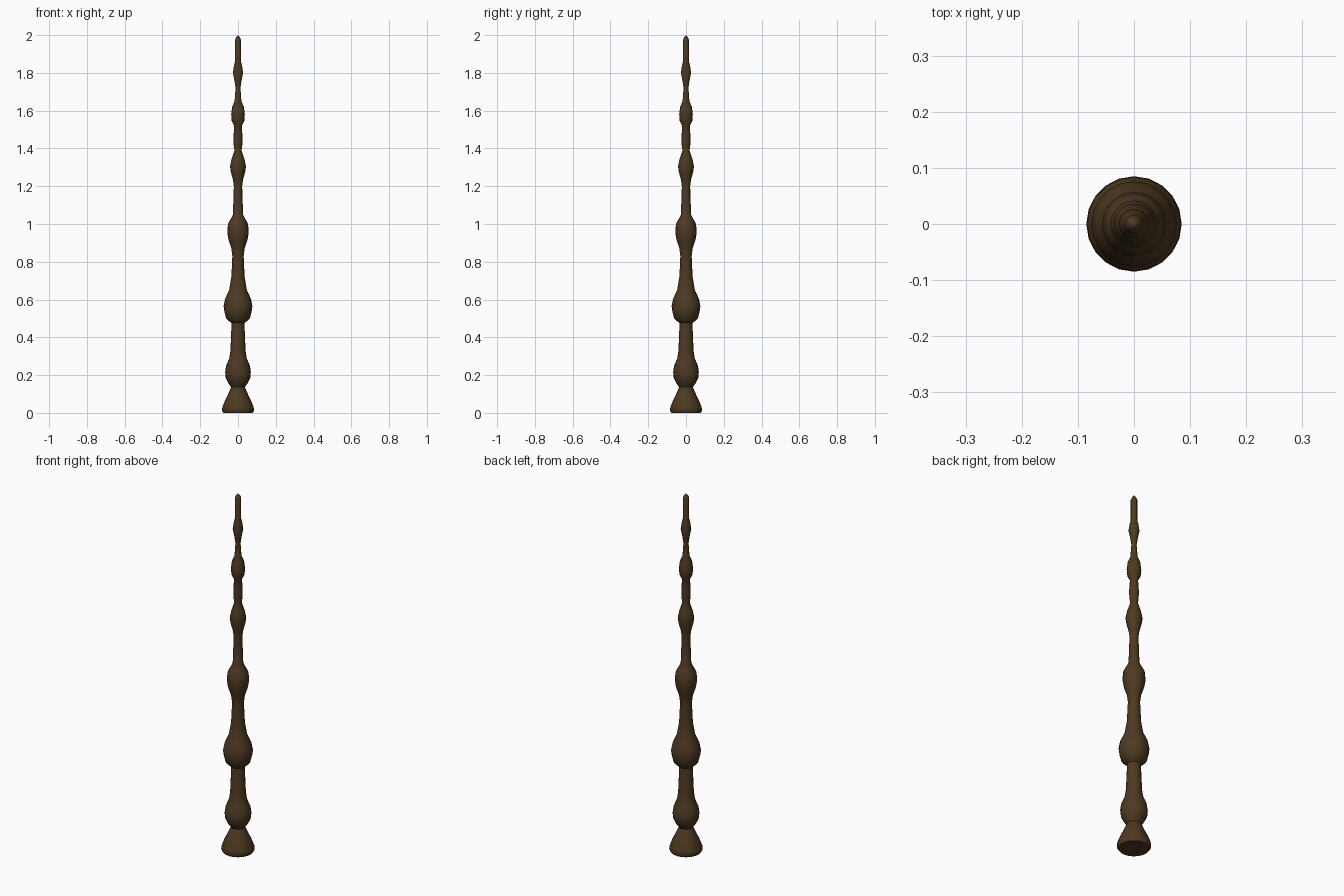
import bpy, bmesh, math

SIDES = 20

# Turned profile from foot to tip: (radius, height)
PROFILE = [
    # flared foot
    (0.077, 0.0), (0.085, 0.012), (0.083, 0.03), (0.069, 0.065), (0.05, 0.105), (0.036, 0.137),
    # first bead and shaft
    (0.05, 0.155), (0.065, 0.185), (0.068, 0.215), (0.063, 0.25), (0.046, 0.29), (0.04, 0.33),
    (0.034, 0.475),
    # large bulb and shaft
    (0.044, 0.483), (0.063, 0.5), (0.072, 0.535), (0.076, 0.565), (0.068, 0.605), (0.047, 0.65),
    (0.035, 0.72), (0.03, 0.83),
    # third bead and shaft
    (0.035, 0.87), (0.05, 0.915), (0.057, 0.955), (0.053, 1.0), (0.037, 1.03), (0.027, 1.05),
    (0.022, 1.2),
    # fourth bead and shaft
    (0.027, 1.235), (0.038, 1.275), (0.042, 1.305), (0.034, 1.345), (0.019, 1.39),
    (0.023, 1.42), (0.024, 1.46), (0.02, 1.52),
    # fifth bead and shaft
    (0.033, 1.545), (0.036, 1.58), (0.031, 1.62), (0.018, 1.65), (0.013, 1.72),
    # last bead and tip
    (0.018, 1.755), (0.027, 1.8), (0.021, 1.84), (0.016, 1.86), (0.016, 1.975), (0.009, 1.99),
]

bm = bmesh.new()
rings = []
for r, z in PROFILE:
    rings.append([bm.verts.new((r * math.cos(a), r * math.sin(a), z))
                  for a in (2 * math.pi * i / SIDES for i in range(SIDES))])
for low, high in zip(rings, rings[1:]):
    for i in range(SIDES):
        j = (i + 1) % SIDES
        bm.faces.new((low[i], low[j], high[j], high[i]))

# Flat underside and pointed end
bm.faces.new(rings[0][::-1])
tip = bm.verts.new((0, 0, 2.0))
for i in range(SIDES):
    bm.faces.new((rings[-1][i], rings[-1][(i + 1) % SIDES], tip))

mesh = bpy.data.meshes.new("turned_rod")
bm.to_mesh(mesh)
bm.free()
rod = bpy.data.objects.new("turned_rod", mesh)
bpy.context.collection.objects.link(rod)

# Dark wood
wood = bpy.data.materials.new("dark_wood")
wood.diffuse_color = (0.075, 0.041, 0.015, 1)
mesh.materials.append(wood)

bpy.context.view_layer.objects.active = rod
rod.select_set(True)
bpy.ops.object.shade_smooth_by_angle(angle=math.radians(50))
